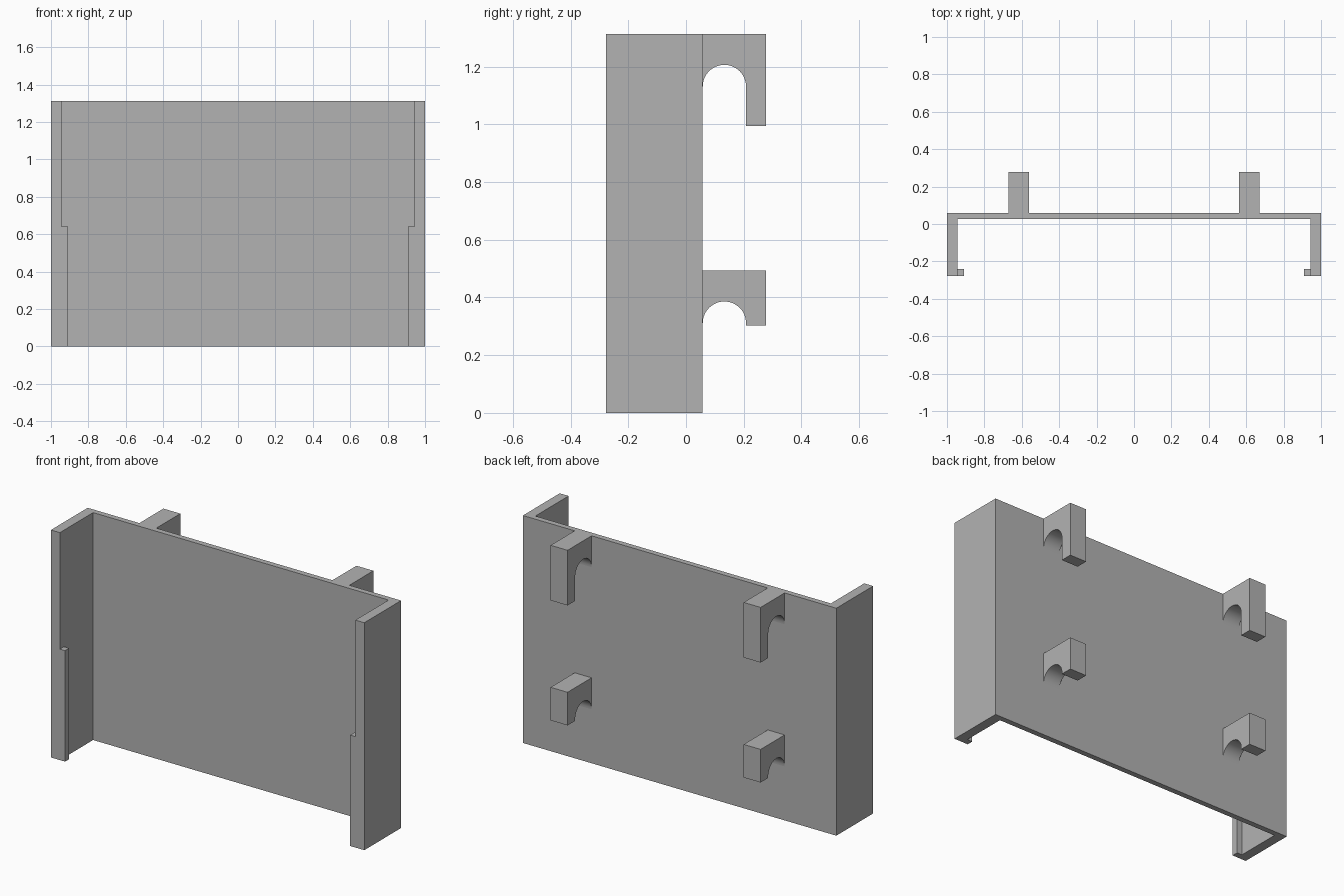
import bpy, bmesh
from math import sin, cos, pi
from mathutils import Vector

cube = bpy.data.objects.get("Cube")
if cube:
    bpy.data.objects.remove(cube, do_unlink=True)

grey = bpy.data.materials.new("plain_grey")
grey.use_nodes = True
colour = (0.45, 0.45, 0.45, 1)
grey.diffuse_color = colour
grey.node_tree.nodes["Principled BSDF"].inputs["Base Color"].default_value = colour

HEIGHT = 1.312
FRONT, BACK = -0.277, 0.058
INNER_X = 0.943


def extrude(name, points, direction):
    """Extrude a closed planar outline along a direction."""
    bm = bmesh.new()
    face = bm.faces.new([bm.verts.new(p) for p in points])
    result = bmesh.ops.extrude_face_region(bm, geom=[face])
    moved = [v for v in result["geom"] if isinstance(v, bmesh.types.BMVert)]
    bmesh.ops.translate(bm, verts=moved, vec=Vector(direction))
    bmesh.ops.recalc_face_normals(bm, faces=bm.faces)
    mesh = bpy.data.meshes.new(name)
    bm.to_mesh(mesh)
    bm.free()
    mesh.materials.append(grey)
    obj = bpy.data.objects.new(name, mesh)
    bpy.context.collection.objects.link(obj)
    return obj


def smooth(obj):
    bpy.ops.object.select_all(action="DESELECT")
    obj.select_set(True)
    bpy.context.view_layer.objects.active = obj
    bpy.ops.object.shade_smooth_by_angle(angle=pi / 6)


# Back panel and side walls in one channel section
half = [(INNER_X, 0.026), (INNER_X, FRONT), (1, FRONT), (1, BACK)]
section = half + [(-x, y) for x, y in reversed(half)]
extrude("channel_body", [(x, y, 0) for x, y in section], (0, 0, HEIGHT))


# Hook: block with a round-topped slot against the panel
def hook(name, x, top, bottom, arch_top):
    radius, steps = 0.075, 24
    cy, cz = BACK + radius, arch_top - radius
    arch = [(cy + radius * cos(pi * i / steps), cz + radius * sin(pi * i / steps))
            for i in range(steps + 1)]
    outline = [(BACK, top), (-FRONT, top), (-FRONT, bottom), (cy + radius, bottom)] + arch
    smooth(extrude(name, [(x - 0.054, y, z) for y, z in outline], (0.108, 0, 0)))


for side, sign in (("left", 1), ("right", -1)):
    # Retaining lip on the lower front edge of each wall
    a, b = sign * 0.91, sign * INNER_X
    lip = [(a, FRONT, 0), (b, FRONT, 0), (b, -0.24, 0), (a, -0.24, 0)]
    extrude(side + "_lip", lip, (0, 0, 0.64))

    hook(side + "_upper_hook", sign * 0.616, HEIGHT, 0.994, 1.206)
    hook(side + "_lower_hook", sign * 0.616, 0.493, 0.302, 0.386)
